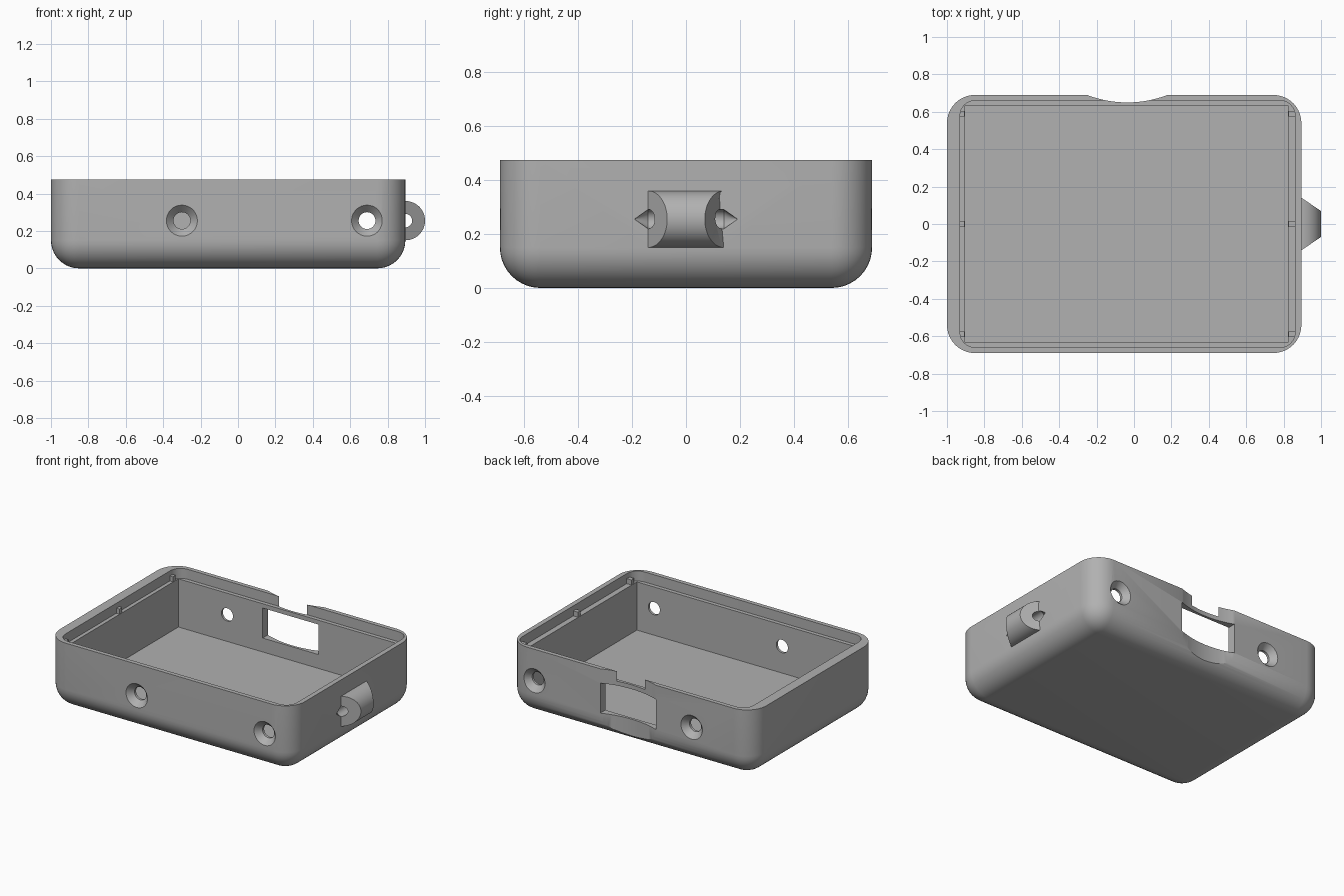
import bpy, bmesh
from math import pi, sin, cos, radians
from mathutils import Matrix

if "Cube" in bpy.data.objects:
    bpy.data.objects.remove(bpy.data.objects["Cube"])

GREY = (0.44, 0.44, 0.44, 1)
plastic = bpy.data.materials.new("grey_plastic")
plastic.diffuse_color = GREY
plastic.use_nodes = True
plastic.node_tree.nodes["Principled BSDF"].inputs["Base Color"].default_value = GREY

LEFT, RIGHT, SIDE, TOP = -1.0, 0.895, 0.69, 0.475
ROUND, LEDGE, FLOOR, HOLE_Z = 0.15, 0.405, 0.068, 0.255


def finish(name, bm):
    bmesh.ops.recalc_face_normals(bm, faces=bm.faces)
    mesh = bpy.data.meshes.new(name)
    bm.to_mesh(mesh)
    bm.free()
    mesh.materials.append(plastic)
    obj = bpy.data.objects.new(name, mesh)
    bpy.context.collection.objects.link(obj)
    return obj


def box(name, x0, x1, y0, y1, z0, z1, radius=0, segments=8, round_bottom=False):
    """Box with optional rounded upright edges and rounded underside."""
    bm = bmesh.new()
    bmesh.ops.create_cube(bm, size=1)
    for v in bm.verts:
        v.co.x = x1 if v.co.x > 0 else x0
        v.co.y = y1 if v.co.y > 0 else y0
        v.co.z = z1 if v.co.z > 0 else z0
    if radius:
        def wanted(e):
            a, b = (v.co.z for v in e.verts)
            return abs(a - b) > 0.01 or (round_bottom and max(a, b) < z0 + 0.001)
        bmesh.ops.bevel(bm, geom=[e for e in bm.edges if wanted(e)], offset=radius,
                        segments=segments, profile=0.5, affect='EDGES')
    return finish(name, bm)


def spindle(name, profile, place, sides=32):
    """Turned solid: (radius, height) pairs stacked along an axis."""
    bm = bmesh.new()
    rings = []
    for r, h in profile:
        rings.append([bm.verts.new((r * cos(2 * pi * i / sides), r * sin(2 * pi * i / sides), h))
                      for i in range(sides)])
    for low, high in zip(rings, rings[1:]):
        for i in range(sides):
            j = (i + 1) % sides
            bm.faces.new((low[i], low[j], high[j], high[i]))
    bm.faces.new(rings[0])
    bm.faces.new(rings[-1])
    bmesh.ops.transform(bm, matrix=place, verts=bm.verts)
    return finish(name, bm)


def combine(target, tool, operation):
    mod = target.modifiers.new(tool.name, 'BOOLEAN')
    mod.operation, mod.solver, mod.object = operation, 'EXACT', tool
    bpy.context.view_layer.objects.active = target
    bpy.ops.object.modifier_apply(modifier=mod.name)
    bpy.data.objects.remove(tool)


# Outer shell
case = box("case", LEFT, RIGHT, -SIDE, SIDE, 0, TOP, ROUND, 10, True)

# Strap lug: half cylinder with slanted ends
bm = bmesh.new()
arc = [(RIGHT + 0.105 * cos(radians(a)), HOLE_Z + 0.105 * sin(radians(a)))
       for a in range(-90, 91, 6)]
outline = [(RIGHT - 0.03, arc[0][1])] + arc + [(RIGHT - 0.03, arc[-1][1])]
ends = []
for side in (-1, 1):
    ends.append([bm.verts.new((x, side * (0.14 - max(0, x - RIGHT) * 0.67), z)) for x, z in outline])
for i in range(len(outline)):
    j = (i + 1) % len(outline)
    bm.faces.new((ends[0][i], ends[0][j], ends[1][j], ends[1][i]))
for end in ends:
    bm.faces.new(end)
combine(case, finish("strap_lug", bm), 'UNION')

# Cavity and lid recess
combine(case, box("cavity", -0.904, 0.823, -0.633, 0.633, FLOOR, 1), 'DIFFERENCE')
combine(case, box("lid_recess", -0.93, 0.861, -0.66, 0.66, LEDGE, 1, 0.08), 'DIFFERENCE')

# Pointed strap hole behind the lug
along_y = Matrix.Rotation(-pi / 2, 4, 'X')
strap_hole = spindle("strap_hole", [(0.001, -0.19), (0.036, -0.14), (0.036, 0.14), (0.001, 0.19)],
                     Matrix.Translation((RIGHT, 0, HOLE_Z)) @ along_y)
combine(case, strap_hole, 'DIFFERENCE')

# Countersunk screw holes, front and back
for side, places in ((-1, (-0.30, 0.69)), (1, (-0.527, 0.69))):
    for x in places:
        turn = Matrix.Rotation(-side * pi / 2, 4, 'X')
        cut = spindle("screw_hole", [(0.045, -0.12), (0.045, -0.04), (0.083, 0), (0.083, 0.05)],
                      Matrix.Translation((x, side * SIDE, HOLE_Z)) @ turn)
        combine(case, cut, 'DIFFERENCE')

# Scooped back wall with the port window
SCOOP = 0.598
scoop = spindle("scoop", [(SCOOP, -0.1), (SCOOP, 1)],
                Matrix.Translation((-0.036, 0.65 + SCOOP, 0)), 128)
combine(case, scoop, 'DIFFERENCE')
combine(case, box("port_window", -0.252, 0.18, 0.6, 0.8, 0.165, 0.375), 'DIFFERENCE')

bpy.ops.object.select_all(action='DESELECT')
case.select_set(True)
bpy.context.view_layer.objects.active = case
bpy.ops.object.shade_smooth_by_angle(angle=radians(30))

# Small lid stops on the end ledges
for x0, x1 in ((-0.932, -0.906), (0.825, 0.863)):
    for y in (-0.59, 0, 0.59):
        box("lid_stop", x0, x1, y - 0.015, y + 0.015, LEDGE - 0.002, LEDGE + 0.035)
